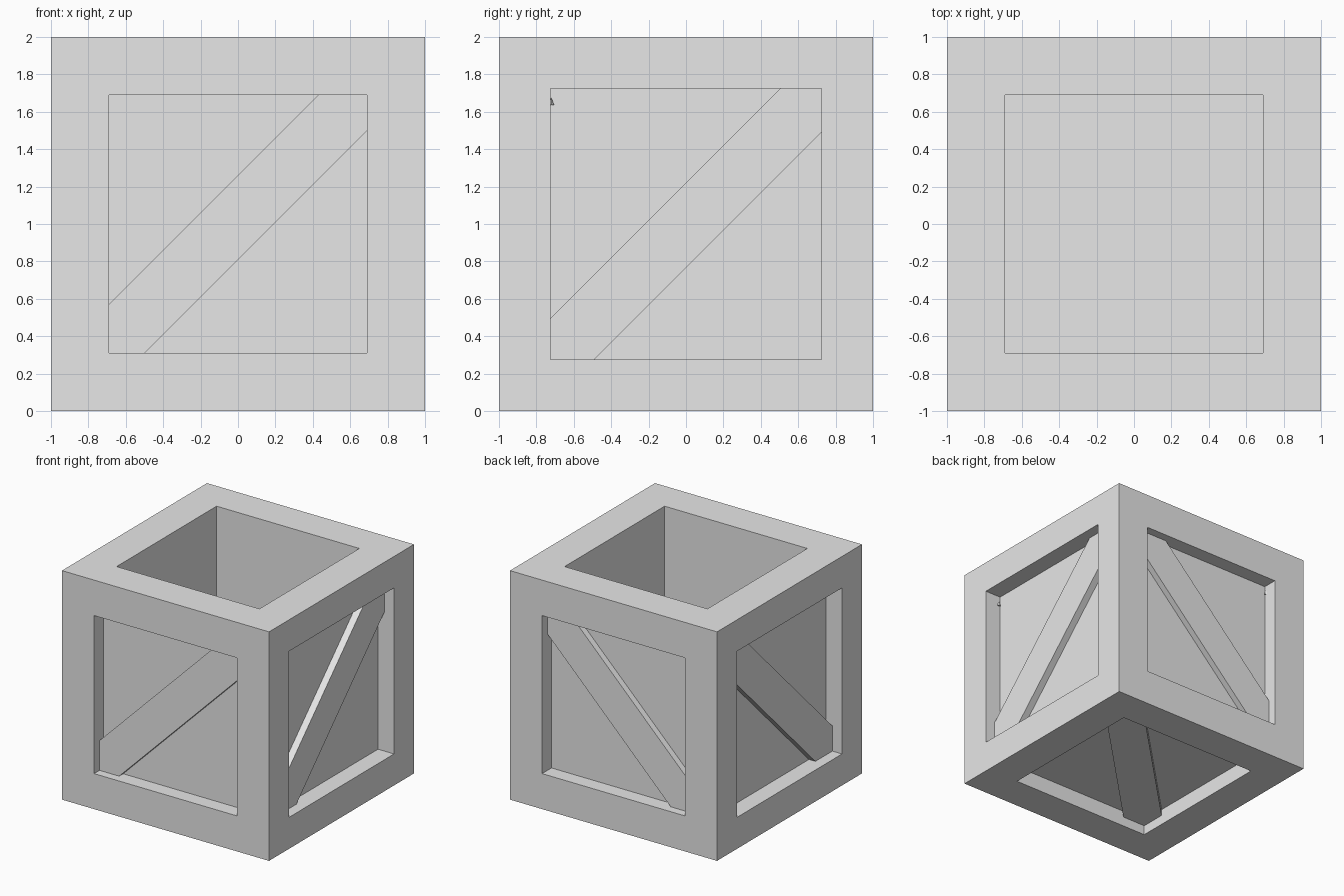
import bpy
import bmesh
from mathutils import Vector, Matrix

cube = bpy.data.objects.get("Cube")
if cube:
    bpy.data.objects.remove(cube, do_unlink=True)

grey = bpy.data.materials.new("plain_grey")
grey.use_nodes = True
grey.diffuse_color = (0.8, 0.8, 0.8, 1)
grey.node_tree.nodes["Principled BSDF"].inputs["Base Color"].default_value = (0.8, 0.8, 0.8, 1)

X, Y, Z = Vector((1, 0, 0)), Vector((0, 1, 0)), Vector((0, 0, 1))
CENTRE = Z


def finish(name, bm):
    bmesh.ops.recalc_face_normals(bm, faces=bm.faces)
    mesh = bpy.data.meshes.new(name)
    bm.to_mesh(mesh)
    bm.free()
    mesh.materials.append(grey)
    obj = bpy.data.objects.new(name, mesh)
    bpy.context.collection.objects.link(obj)
    return obj


# Crate body: every face gets a border, then its centre is pushed in
bm = bmesh.new()
bmesh.ops.create_cube(bm, size=2, matrix=Matrix.Translation(CENTRE))
for face in list(bm.faces):
    n = face.normal.copy()
    border, depth = 0.31, 0.13
    if abs(n.x) > 0.5:
        border, depth = 0.275, 0.155
    elif n.z > 0.5:
        depth = 1.7          # open storage well
    elif n.z < -0.5:
        depth = 0.14
    bmesh.ops.inset_individual(bm, faces=[face], thickness=border, use_even_offset=True)
    bmesh.ops.inset_individual(bm, faces=[face], thickness=0, depth=-depth)
finish("crate_body", bm)


def brace(name, normal, u, v, half, low, high, front, back):
    """Diagonal board along u = v, trimmed to a square recess."""
    outline = [(-half, -half), (low - half, -half), (half, half - low),
               (half, half), (half - high, half), (-half, high - half)]
    bm = bmesh.new()
    verts = [bm.verts.new(CENTRE + normal * (1 - back) + u * a + v * b) for a, b in outline]
    base = bm.faces.new(verts)
    ext = bmesh.ops.extrude_face_region(bm, geom=[base])
    moved = [g for g in ext["geom"] if isinstance(g, bmesh.types.BMVert)]
    bmesh.ops.translate(bm, verts=moved, vec=normal * (back - front))
    finish(name, bm)


# Diagonal braces on the four sides and underneath
brace("front_brace", -Y, X, Z, 0.69, 0.19, 0.26, 0.075, 0.15)
brace("back_brace", Y, X, Z, 0.69, 0.19, 0.26, 0.075, 0.15)
brace("right_brace", X, Y, Z, 0.725, 0.235, 0.22, 0.093, 0.175)
brace("left_brace", -X, Y, Z, 0.725, 0.235, 0.22, 0.093, 0.175)
brace("bottom_brace", -Z, X, Y, 0.69, 0.225, 0.225, 0.085, 0.16)


# Tiny wedges in the recess corners
def splinter(name, place, size):
    bm = bmesh.new()
    bmesh.ops.create_cone(bm, segments=4, radius1=0.5, radius2=0, depth=1, cap_ends=True)
    bmesh.ops.scale(bm, verts=bm.verts, vec=size)
    bmesh.ops.translate(bm, verts=bm.verts, vec=place)
    finish(name, bm)


splinter("side_splinter", (0.86, -0.72, 1.655), (0.04, 0.03, 0.04))
splinter("back_splinter", (-0.69, 0.88, 1.64), (0.02, 0.04, 0.06))
